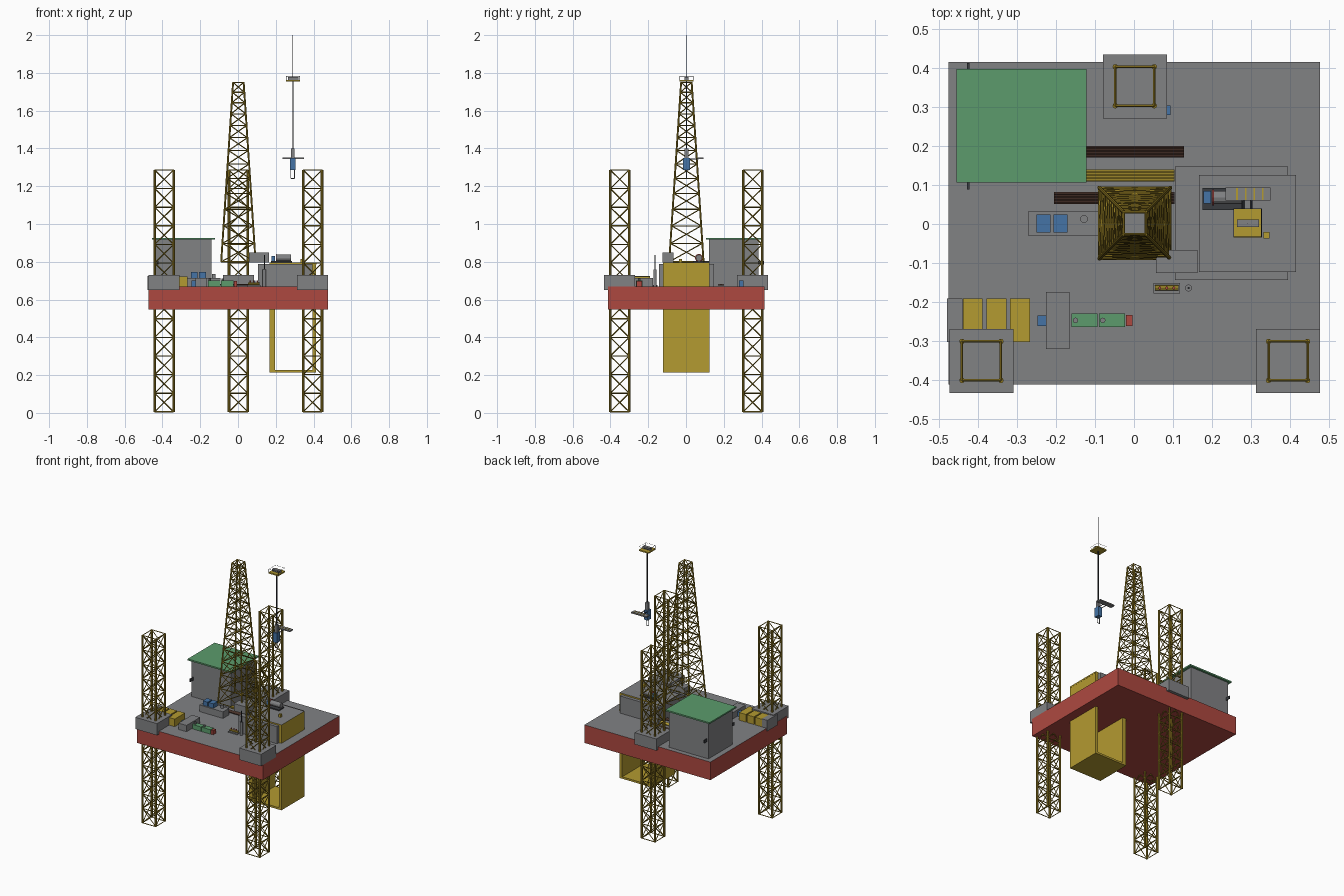
import bpy, bmesh, math
from mathutils import Vector

if "Cube" in bpy.data.objects:
    bpy.data.objects.remove(bpy.data.objects["Cube"])


def paint(name, r, g, b):
    m = bpy.data.materials.new(name)
    m.diffuse_color = tuple((c / 255) ** 2.2 for c in (r, g, b)) + (1,)
    m.use_nodes = True
    m.node_tree.nodes["Principled BSDF"].inputs["Base Color"].default_value = m.diffuse_color
    return m


GREY = paint("deck grey", 128, 129, 131)
RED = paint("hull red", 172, 74, 66)
YELLOW = paint("yellow", 178, 153, 52)
OLIVE = paint("lattice yellow", 150, 126, 40)
GREEN = paint("green", 92, 154, 108)
BLUE = paint("blue", 70, 115, 165)
BROWN = paint("pipe brown", 72, 52, 44)
DARK = paint("dark steel", 60, 62, 66)


def finish(name, bm, *mats):
    me = bpy.data.meshes.new(name)
    bm.normal_update()
    bm.to_mesh(me)
    bm.free()
    for m in mats:
        me.materials.append(m)
    ob = bpy.data.objects.new(name, me)
    bpy.context.collection.objects.link(ob)
    return ob


def add_box(bm, x, y, z):
    vs = bmesh.ops.create_cube(bm, size=1)["verts"]
    for v in vs:
        v.co = [(a + b) / 2 + c * (b - a) for (a, b), c in zip((x, y, z), v.co)]


def box(name, x, y, z, mat, top=None):
    bm = bmesh.new()
    add_box(bm, x, y, z)
    bm.normal_update()
    if top:
        for f in bm.faces:
            f.material_index = int(f.normal.z > 0.5)
    return finish(name, bm, *([mat, top] if top else [mat]))


def beam(bm, a, b, r, sides=4):
    a, b = Vector(a), Vector(b)
    d = b - a
    vs = bmesh.ops.create_cone(bm, cap_ends=True, segments=sides, radius1=r, radius2=r, depth=d.length)["verts"]
    q = d.to_track_quat("Z", "Y")
    for v in vs:
        v.co = q @ v.co + (a + b) / 2


def rods(name, pairs, r, mat, sides=8):
    bm = bmesh.new()
    for a, b in pairs:
        beam(bm, a, b, r, sides)
    return finish(name, bm, mat)


def lattice(name, cx, cy, levels, post, brace):
    """Square tower from (z, half width) levels with cross bracing on each side."""
    bm = bmesh.new()
    rings = [[(cx + sx * h, cy + sy * h, z) for sx, sy in ((-1, -1), (1, -1), (1, 1), (-1, 1))]
             for z, h in levels]
    for i in range(4):
        j = (i + 1) % 4
        beam(bm, rings[0][i], rings[-1][i], post, 8)
        for lo, hi in zip(rings, rings[1:]):
            beam(bm, lo[i], hi[j], brace)
            beam(bm, lo[j], hi[i], brace)
            beam(bm, hi[i], hi[j], brace)
        beam(bm, rings[0][i], rings[0][j], brace)
    return finish(name, bm, OLIVE)


# Hull with painted deck
box("hull", (-0.475, 0.477), (-0.412, 0.415), (0.547, 0.67), RED, GREY)

# Three jack-up legs and their housings
for tag, cx, cy in (("front_left", -0.391, -0.351), ("front_right", 0.395, -0.351), ("back", 0.002, 0.353)):
    lattice(tag + "_leg", cx, cy, [(0.006 + 1.28 * i / 13, 0.05) for i in range(14)], 0.007, 0.0032)
    box(tag + "_leg_housing", (cx - 0.082, cx + 0.082), (cy - 0.082, cy + 0.082), (0.65, 0.73), GREY)

# Tapering derrick, bays shrinking toward the top
zs, step = [0.80], 0.102
for i in range(13):
    zs.append(zs[-1] + step)
    step *= 0.95
k = 0.95 / (zs[-1] - 0.8)
zs = [0.8 + (z - 0.8) * k for z in zs]
lattice("derrick", 0.002, 0.002, [(z, 0.091 - 0.063 * (z - 0.8) / 0.95) for z in zs], 0.005, 0.003)

# Drill substructure, cabin and the deep yellow channel
box("substructure", (0.105, 0.395), (-0.143, 0.147), (0.67, 0.787), GREY)
box("driller_cabin", (0.057, 0.163), (-0.125, -0.067), (0.797, 0.848), GREY)
box("channel_left_wall", (0.168, 0.195), (-0.123, 0.124), (0.215, 0.79), YELLOW)
box("channel_right_wall", (0.395, 0.414), (-0.123, 0.124), (0.215, 0.79), YELLOW)
box("channel_floor", (0.168, 0.414), (-0.123, 0.124), (0.213, 0.226), YELLOW)
box("channel_lid", (0.167, 0.415), (-0.123, 0.125), (0.786, 0.796), YELLOW, GREY)

# Living quarters with landing pad
box("quarters", (-0.438, -0.14), (0.122, 0.383), (0.67, 0.917), GREY)
box("landing_pad", (-0.455, -0.122), (0.107, 0.397), (0.917, 0.927), GREEN)
for s, y in (("front", (0.088, 0.123)), ("back", (0.382, 0.413))):
    box(s + "_davit", (-0.428, -0.422), y, (0.785, 0.805), DARK)

# Landing circle marking
bm = bmesh.new()
n = 40
inner, outer = [[bm.verts.new((-0.288 + r * math.cos(2 * math.pi * i / n), 0.252 + r * math.sin(2 * math.pi * i / n), 0.9275))
                 for i in range(n)] for r in (0.107, 0.109)]
for i in range(n):
    j = (i + 1) % n
    bm.faces.new((inner[i], outer[i], outer[j], inner[j]))
finish("landing_circle", bm, GREEN)

# Tank skid with two blue tanks and a valve
box("tank_skid", (-0.27, -0.092), (-0.031, 0.033), (0.67, 0.715), GREY)
for i, x in enumerate((-0.25, -0.206)):
    box(f"tank_{i}", (x, x + 0.036), (-0.022, 0.024), (0.715, 0.745), BLUE)
rods("valve", [((-0.128, 0.013, 0.715), (-0.128, 0.013, 0.735))], 0.01, GREY, 12)

# Containers at the front left
box("grey_container", (-0.48, -0.44), (-0.302, -0.191), (0.65, 0.725), GREY)
for i in range(3):
    x = -0.439 + 0.0605 * i
    box(f"yellow_container_{i}", (x, x + 0.051), (-0.302, -0.191), (0.67, 0.722), YELLOW)

# Pump line across the front deck
box("pump_house", (-0.226, -0.165), (-0.32, -0.174), (0.67, 0.713), GREY)
box("pump_motor", (-0.247, -0.226), (-0.262, -0.234), (0.67, 0.70), BLUE)
for i in range(2):
    x = -0.16 + 0.07 * i
    box(f"pump_body_{i}", (x, x + 0.067), (-0.264, -0.229), (0.67, 0.70), GREEN)
    rods(f"pump_cap_{i}", [((x + 0.01, -0.247, 0.70), (x + 0.01, -0.247, 0.712))], 0.007, GREY)
box("pump_valve", (-0.02, -0.004), (-0.262, -0.233), (0.67, 0.698), RED)

# Manifold skid, mast and locker
box("manifold_skid", (0.05, 0.118), (-0.178, -0.151), (0.67, 0.677), GREY)
rods("manifold_pipe", [((0.054, -0.164, 0.684), (0.114, -0.164, 0.684))], 0.007, YELLOW)
for i in range(3):
    x = 0.066 + 0.018 * i
    rods(f"manifold_valve_{i}", [((x, -0.164, 0.69), (x, -0.164, 0.70))], 0.004, RED)
rods("mast_base", [((0.14, -0.164, 0.67), (0.14, -0.164, 0.76))], 0.009, GREY, 12)
rods("mast_top", [((0.14, -0.164, 0.76), (0.14, -0.164, 0.835))], 0.003, DARK, 6)
box("locker", (0.084, 0.093), (0.28, 0.304), (0.67, 0.70), BLUE)

# Pipe racks
for tag, x0, x1, y0, mat in (("near", -0.205, 0.104, 0.055, BROWN), ("middle", -0.139, 0.104, 0.113, YELLOW),
                             ("far", -0.139, 0.128, 0.174, BROWN)):
    rods(tag + "_pipes", [((x0, y0 + 0.0075 * i, 0.678), (x1, y0 + 0.0075 * i, 0.678)) for i in range(4)],
         0.0045, mat, 6)

# Winch on the substructure
box("winch_base", (0.176, 0.285), (0.036, 0.092), (0.796, 0.803), DARK)
box("winch_motor", (0.178, 0.197), (0.052, 0.084), (0.803, 0.83), BLUE)
rods("winch_drum", [((0.20, 0.068, 0.821), (0.28, 0.068, 0.821))], 0.017, GREY, 12)
rods("winch_brake", [((0.20, 0.068, 0.821), (0.205, 0.068, 0.821))], 0.021, RED, 12)
box("console", (0.332, 0.348), (-0.037, -0.02), (0.796, 0.815), YELLOW)

# Hanging crown platform with rails, mast line and hoist rods
box("crown_platform", (0.255, 0.328), (-0.034, 0.04), (1.754, 1.763), YELLOW)
box("crown_sheaves", (0.264, 0.32), (-0.008, 0.012), (1.763, 1.778), GREY)
corners = [(0.256, -0.033), (0.327, -0.033), (0.327, 0.039), (0.256, 0.039)]
rail = []
for p, q in zip(corners, corners[1:] + corners[:1]):
    rail += [((*p, 1.763), (*p, 1.784)), ((*p, 1.783), (*q, 1.783))]
rods("crown_rail", rail, 0.0009, DARK, 4)
rods("mast_line", [((0.29, 0.002, 1.763), (0.29, 0.002, 2.0))], 0.001, DARK, 4)
rods("hoist_rods", [((0.29 + s * 0.003, 0.002, 1.38), (0.29 + s * 0.003, 0.002, 1.754)) for s in (-1, 1)], 0.002, DARK, 6)

# Top drive with side platform and lifting links
box("travelling_block", (0.28, 0.3), (-0.008, 0.012), (1.345, 1.40), GREY)
box("top_drive", (0.275, 0.304), (-0.016, 0.02), (1.285, 1.35), BLUE)
rods("platform_arms", [((x, 0.0, 1.345), (x, 0.065, 1.345)) for x in (0.278, 0.301)], 0.003, DARK, 4)
box("side_platform", (0.235, 0.35), (0.06, 0.093), (1.343, 1.351), GREY)
for i in range(4):
    x = 0.262 + 0.022 * i
    box(f"platform_stripe_{i}", (x, x + 0.004), (0.061, 0.092), (1.351, 1.353), YELLOW)
rods("lifting_links", [((0.28, 0.002, 1.29), (0.28, 0.002, 1.24)), ((0.299, 0.002, 1.29), (0.299, 0.002, 1.24)),
                       ((0.28, 0.002, 1.241), (0.299, 0.002, 1.241))], 0.0022, GREY, 6)
